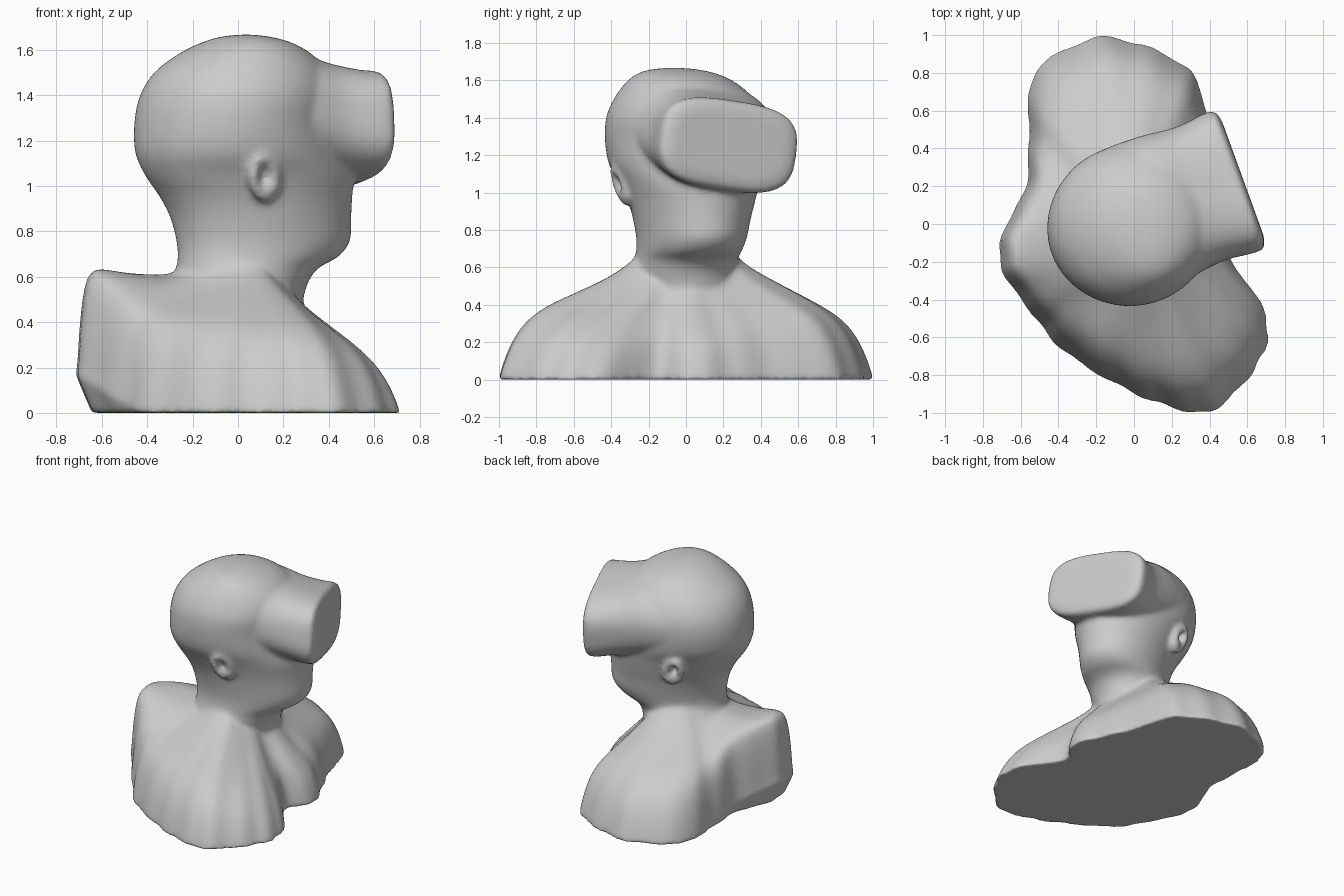
import bpy, bmesh, math
from mathutils import Vector, Matrix

if "Cube" in bpy.data.objects:
    bpy.data.objects.remove(bpy.data.objects["Cube"])

YAW = math.radians(20)      # the whole figure looks along +x, turned a little to +y
ROLL = math.radians(-8)     # head and headset tip sideways


def spline(rows, steps, closed=False):
    """Catmull-Rom through rows of parameters."""
    n, out = len(rows), []
    for i in range(n if closed else n - 1):
        idx = [(i + k) % n if closed else min(max(i + k, 0), n - 1) for k in (-1, 0, 1, 2)]
        p = [Vector(rows[j]) for j in idx]
        for s in range(steps):
            t = s / steps
            out.append(0.5 * (2 * p[1] + (p[2] - p[0]) * t
                              + (2 * p[0] - 5 * p[1] + 4 * p[2] - p[3]) * t * t
                              + (3 * p[1] - p[0] - 3 * p[2] + p[3]) * t ** 3))
    if not closed:
        out.append(Vector(rows[-1]))
    return out


def finish(bm, name):
    bmesh.ops.recalc_face_normals(bm, faces=bm.faces)
    me = bpy.data.meshes.new(name)
    bm.to_mesh(me)
    bm.free()
    ob = bpy.data.objects.new(name, me)
    bpy.context.collection.objects.link(ob)
    return ob


def loft(name, rings):
    bm = bmesh.new()
    vs = [[bm.verts.new(p) for p in ring] for ring in rings]
    n = len(vs[0])
    for a, b in zip(vs, vs[1:]):
        for i in range(n):
            j = (i + 1) % n
            bm.faces.new((a[i], a[j], b[j], b[i]))
    bm.faces.new(vs[0])
    bm.faces.new(vs[-1])
    return finish(bm, name)


def turned(f, l, z):
    """Forward / lateral / height to world."""
    c, s = math.cos(YAW), math.sin(YAW)
    return (f * c - l * s, f * s + l * c, z)


# Shoulders and chest: outline x, y, height at neck, slope (low slope = upright wall)
outline = [
    (.40, -1.0, .62, .56), (.60, -.83, .58, .62), (.71, -.63, .55, .74), (.68, -.42, .53, .80),
    (.51, -.17, .50, .66), (.60, .04, .50, .70), (.52, .25, .50, .66), (.41, .50, .54, .60),
    (.32, .79, .60, .56), (.08, .94, .63, .57), (-.22, .99, .63, .57), (-.53, .80, .62, .52),
    (-.56, .48, .60, .35), (-.575, .20, .60, .12), (-.70, -.05, .59, -.08), (-.70, -.25, .59, -.08),
    (-.54, -.48, .60, .20), (-.38, -.67, .60, .42), (-.10, -.85, .62, .54), (.15, -.96, .63, .56),
]
pts = spline(outline, 8, closed=True)
rings = []
for k in range(21):
    r = 1 - (1 - k / 20) ** 1.7
    ring = []
    for i, (x, y, h, a) in enumerate(pts):
        edge = Vector((x, y)) * (1 + .008 * math.sin(i * .9))        # ragged hem
        p = edge.normalized().lerp(Vector((0, 0)), .75).lerp(edge, r)
        fold = .006 * math.sin(i * .35 + 3 * r) * math.sin(math.pi * r)   # cloth folds
        wall = 9 + 26 * max(0, .4 - a)
        z = h * (1 - a * r - (1 - a) * r ** wall) + fold + .05 * math.exp(-10 * r)
        ring.append((p.x, p.y, max(z, .34 * max(0, .4 - a) * r)))
    rings.append(ring)
# hem, tucked in below the upright back wall
rings.append([(p[0] * (1 - .2 * max(0, .4 - q[3])), p[1] * (1 - .2 * max(0, .4 - q[3])), 0)
              for p, q in zip(rings[-1], pts)])
shoulders = loft("shoulders", rings)

# Neck and head: z, forward centre, half length, half width, lateral centre
sections = [
    (.30, .0, .26, .26, 0), (.48, .0, .285, .27, 0), (.58, .01, .30, .275, -.015),
    (.64, .04, .32, .27, -.015), (.69, .09, .365, .27, -.015), (.76, .115, .395, .28, -.01),
    (.86, .105, .41, .30, -.005), (.95, .085, .435, .325, 0), (1.05, .05, .47, .36, 0),
    (1.15, .0, .46, .405, 0), (1.28, -.02, .44, .425, 0), (1.40, -.005, .43, .42, -.005),
    (1.50, .01, .385, .375, -.015), (1.58, .02, .295, .305, -.035), (1.63, .02, .20, .23, -.055),
    (1.657, .01, .11, .14, -.07), (1.667, .01, .03, .04, -.075),
]
N = 64
rings = []
for z, f, a, b, c in spline(sections, 4):
    rings.append([turned(f + a * math.cos(t), c + b * math.sin(t), z)
                  for t in (2 * math.pi * i / N for i in range(N))])
head = loft("head_and_neck", rings)

# Headset: forward position, half width, half height, height of centre, squareness
box = [
    (.02, .40, .27, 1.33, 2.3), (.20, .395, .28, 1.32, 2.3), (.38, .375, .255, 1.28, 2.6),
    (.53, .388, .242, 1.255, 3.0), (.59, .388, .238, 1.255, 3.2), (.612, .368, .217, 1.255, 3.2),
    (.624, .32, .17, 1.255, 3.2),
]


def power(v, e):
    return math.copysign(abs(v) ** e, v)


rings = []
for f, w, h, zc, e in spline(box, 4):
    ring = []
    for i in range(N):
        t = 2 * math.pi * i / N
        l, v = w * power(math.cos(t), 2 / e), h * power(math.sin(t), 2 / e)
        ring.append(turned(f, .03 + l * math.cos(ROLL) - v * math.sin(ROLL),
                           zc + l * math.sin(ROLL) + v * math.cos(ROLL)))
    rings.append(ring)
headset = loft("headset", rings)


# Ears: a soft oval rim with a lobe, one on each side
def ear(name, side, z):
    bm = bmesh.new()
    vs = []
    for i in range(24):
        u = 2 * math.pi * i / 24
        centre = Vector((.05 * math.cos(u), 0, .09 * math.sin(u)))
        out = centre.normalized()
        vs.append([bm.verts.new(centre + .03 * (out * math.cos(v) + Vector((0, 1, 0)) * math.sin(v)))
                   for v in (2 * math.pi * j / 10 for j in range(10))])
    for i in range(24):
        for j in range(10):
            k, m = (i + 1) % 24, (j + 1) % 10
            bm.faces.new((vs[i][j], vs[k][j], vs[k][m], vs[i][m]))
    bmesh.ops.create_uvsphere(bm, u_segments=16, v_segments=10, radius=.05,
                              matrix=Matrix.Translation((.02, -side * .01, -.06)))
    ob = finish(bm, name)
    place = (Matrix.Translation(turned(-.01, side * .362, z)) @ Matrix.Rotation(YAW, 4, 'Z')
             @ Matrix.Rotation(math.radians(-15), 4, 'Y')
             @ Matrix.Rotation(side * math.radians(-16), 4, 'X'))
    ob.data.transform(place)
    return ob


ears = [ear("ear_right", -1, 1.04), ear("ear_left", 1, 1.0)]

# Fuse everything into one soft sculpted skin
bpy.ops.object.select_all(action='DESELECT')
for ob in [shoulders, head, headset] + ears:
    ob.select_set(True)
bpy.context.view_layer.objects.active = shoulders
bpy.ops.object.join()
bust = bpy.context.object
bust.name = "bust_with_headset"
mod = bust.modifiers.new("fuse", 'REMESH')
mod.mode = 'VOXEL'
mod.voxel_size = .014
mod.use_smooth_shade = True
mod = bust.modifiers.new("soften", 'SMOOTH')
mod.factor = .5
mod.iterations = 16
